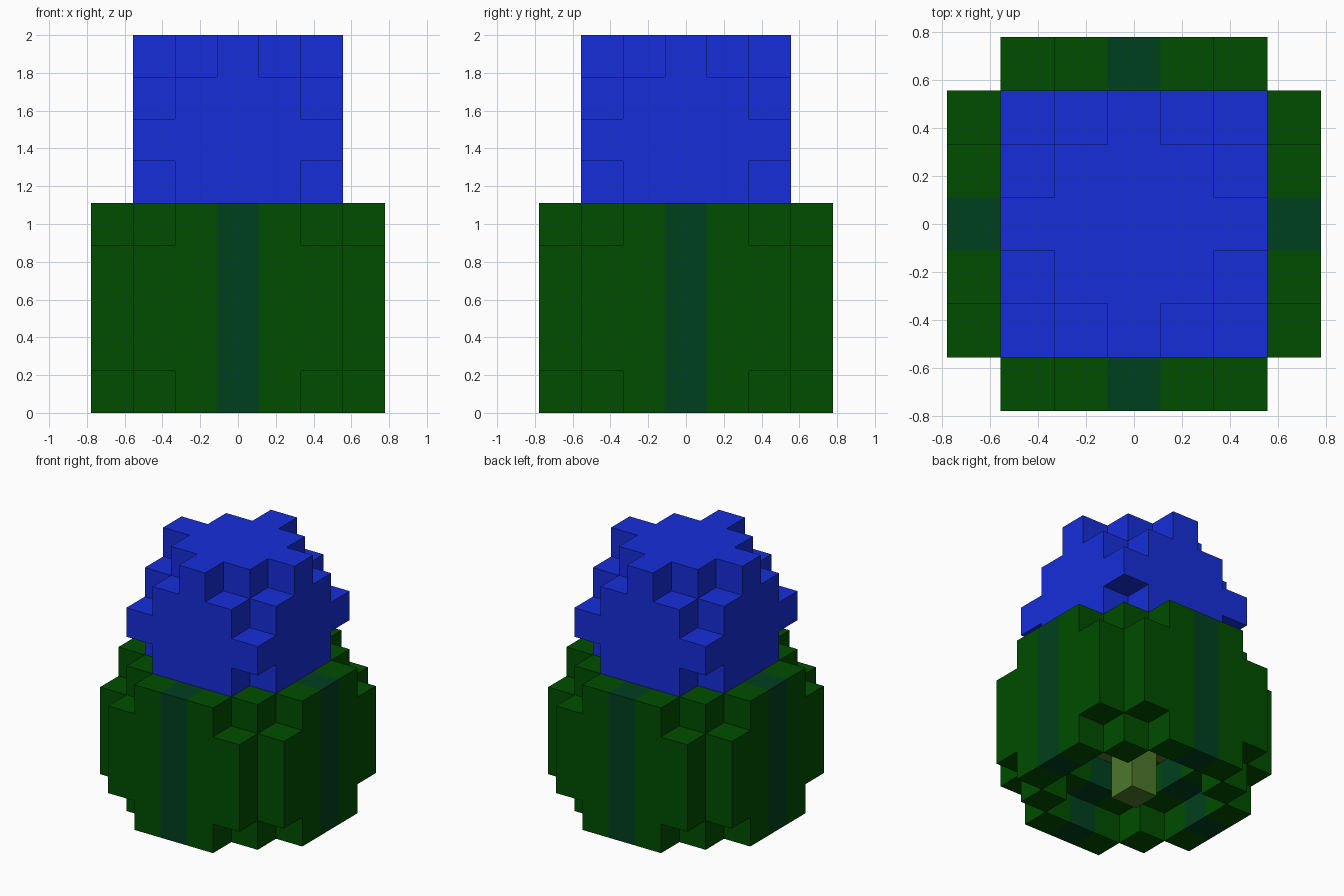
import bpy
import bmesh
from mathutils import Vector

default = bpy.data.objects.get("Cube")
if default:
    bpy.data.objects.remove(default, do_unlink=True)

S = 2 / 9  # edge length of one block


def make_material(name, rgb):
    mat = bpy.data.materials.new(name)
    mat.use_nodes = True
    color = (*rgb, 1)
    mat.diffuse_color = color
    node = next(n for n in mat.node_tree.nodes if n.type == 'BSDF_PRINCIPLED')
    node.inputs["Base Color"].default_value = color
    return mat


green = make_material("leaf green", (0, 0.075, 0))
teal = make_material("dark teal", (0, 0.05, 0.013))
blue = make_material("bloom blue", (0.008, 0.027, 0.7))
olive = make_material("stem olive", (0.075, 0.19, 0.025))


def footprint(rule, layers):
    """Blocks whose larger and smaller distance from the axis satisfy the rule."""
    span = range(-3, 4)
    return {(x, y, z) for z in layers for x in span for y in span
            if rule(max(abs(x), abs(y)), min(abs(x), abs(y)))}


# Stem: a square post that branches just inside the leaves
stem = footprint(lambda far, near: far == 0, range(0, 3))
stem |= footprint(lambda far, near: far <= 1 and near == 0, [2])

# Leaves: open rim below, hollow layer, full body, narrower shoulder
leaves = footprint(lambda far, near: (far == 3 and near <= 1)
                   or (far == 2 and near == 2), [0])
leaves |= footprint(lambda far, near: far >= 2 and near < 3, [1])
leaves |= footprint(lambda far, near: near < 3, [2, 3])
leaves |= footprint(lambda far, near: far <= 2 or near <= 1, [4])
leaves -= stem

# Bloom: widest on its second layer, ending in a stepped diamond
bloom = footprint(lambda far, near: far <= 2 and near < 2, [5, 7])
bloom |= footprint(lambda far, near: far <= 2, [6])
bloom |= footprint(lambda far, near: far + near <= 2, [8])

occupied = stem | leaves | bloom


def build(name, blocks, materials, slot=lambda x, y: 0):
    """Skin the blocks, leaving out faces shared with neighbouring blocks."""
    bm = bmesh.new()
    for x, y, z in sorted(blocks):
        center = Vector((x, y, z + 0.5))
        for axis in range(3):
            for sign in (-1, 1):
                normal = Vector((0, 0, 0))
                normal[axis] = sign
                if (x + int(normal.x), y + int(normal.y), z + int(normal.z)) in occupied:
                    continue
                u = Vector((0, 0, 0))
                u[(axis + 1) % 3] = 0.5
                v = normal.cross(u)
                middle = center + normal / 2
                corners = [middle - u - v, middle + u - v, middle + u + v, middle - u + v]
                face = bm.faces.new([bm.verts.new(c * S) for c in corners])
                face.material_index = slot(x, y)
    bmesh.ops.remove_doubles(bm, verts=bm.verts[:], dist=S / 100)
    mesh = bpy.data.meshes.new(name)
    bm.to_mesh(mesh)
    bm.free()
    for mat in materials:
        mesh.materials.append(mat)
    obj = bpy.data.objects.new(name, mesh)
    bpy.context.collection.objects.link(obj)
    return obj


build("stem", stem, [olive])
build("leaves", leaves, [green, teal], lambda x, y: int(x == 0 or y == 0))
build("bloom", bloom, [blue])
